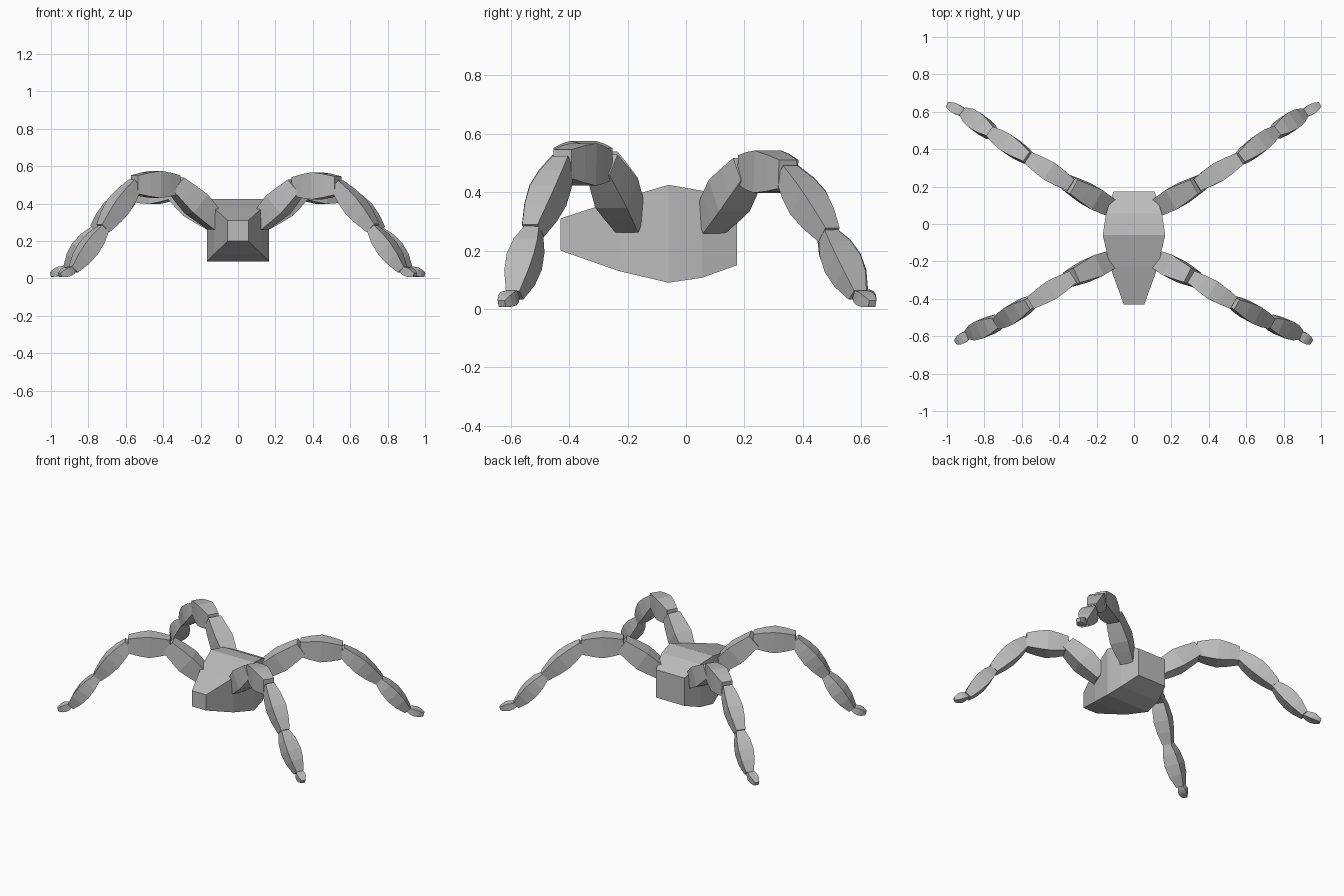
import bpy, bmesh
from mathutils import Vector

if "Cube" in bpy.data.objects:
    bpy.data.objects.remove(bpy.data.objects["Cube"])

grey = bpy.data.materials.new("warm_grey")
grey.diffuse_color = (0.5, 0.5, 0.5, 1)
grey.use_nodes = True
grey.node_tree.nodes["Principled BSDF"].inputs["Base Color"].default_value = grey.diffuse_color


def loft(name, rings):
    """Skin a closed tube of flat quads through four-cornered rings."""
    bm = bmesh.new()
    loops = [[bm.verts.new(p) for p in ring] for ring in rings]
    for a, b in zip(loops, loops[1:]):
        for i in range(4):
            j = (i + 1) % 4
            bm.faces.new((a[i], a[j], b[j], b[i]))
    bm.faces.new(loops[0][::-1])
    bm.faces.new(loops[-1])
    bmesh.ops.recalc_face_normals(bm, faces=bm.faces)
    mesh = bpy.data.meshes.new(name)
    bm.to_mesh(mesh)
    bm.free()
    mesh.materials.append(grey)
    obj = bpy.data.objects.new(name, mesh)
    bpy.context.collection.objects.link(obj)
    return obj


# Faceted body: y, half width, bottom, top
stations = [(-0.43, 0.055, 0.20, 0.31), (-0.23, 0.127, 0.13, 0.375),
            (-0.06, 0.167, 0.09, 0.425), (0.055, 0.15, 0.107, 0.405),
            (0.175, 0.11, 0.15, 0.345)]
loft("body", [[(-w, y, lo), (w, y, lo), (w, y, hi), (-w, y, hi)]
              for y, w, lo, hi in stations])


def segment(name, a, b, width, top, bottom, end):
    """Bulging square limb piece, narrower at both joints."""
    a, b = Vector(a), Vector(b)
    d = (b - a).normalized()
    side = d.cross(Vector((0, 0, 1))).normalized()
    up = side.cross(d)
    rings = []
    for t, s in ((-0.02, end), (0.25, 0.88), (0.5, 1), (0.75, 0.88), (1.02, end)):
        c = a.lerp(b, t)
        w, h, l = side * width * s, up * top * s, up * bottom * s
        rings.append([c - w - l, c + w - l, c + w + h, c - w + h])
    loft(name, rings)


# Leg joints from hip to toe
legs = {
    "front_right": [(0.12, -0.19, 0.30), (0.31, -0.285, 0.49), (0.53, -0.42, 0.495),
                    (0.715, -0.52, 0.27), (0.875, -0.585, 0.05), (0.945, -0.63, 0.018)],
    "front_left": [(-0.12, -0.19, 0.30), (-0.33, -0.285, 0.50), (-0.55, -0.42, 0.50),
                   (-0.715, -0.52, 0.27), (-0.875, -0.585, 0.05), (-0.95, -0.63, 0.018)],
    "back_right": [(0.12, 0.085, 0.30), (0.34, 0.21, 0.475), (0.56, 0.345, 0.46),
                   (0.745, 0.485, 0.255), (0.90, 0.585, 0.05), (0.99, 0.637, 0.018)],
    "back_left": [(-0.12, 0.085, 0.30), (-0.34, 0.21, 0.475), (-0.56, 0.35, 0.46),
                  (-0.75, 0.48, 0.26), (-0.90, 0.59, 0.055), (-0.995, 0.637, 0.02)],
}
# Piece name, half width, top bulge, bottom bulge, joint scale
pieces = [("thigh", 0.06, 0.065, 0.065, 0.72), ("knee", 0.053, 0.075, 0.07, 0.68),
          ("shin", 0.05, 0.06, 0.045, 0.6), ("ankle", 0.05, 0.05, 0.042, 0.5),
          ("foot", 0.028, 0.025, 0.022, 0.5)]
for leg, joints in legs.items():
    for (part, *sizes), a, b in zip(pieces, joints, joints[1:]):
        segment(f"{leg}_{part}", a, b, *sizes)
